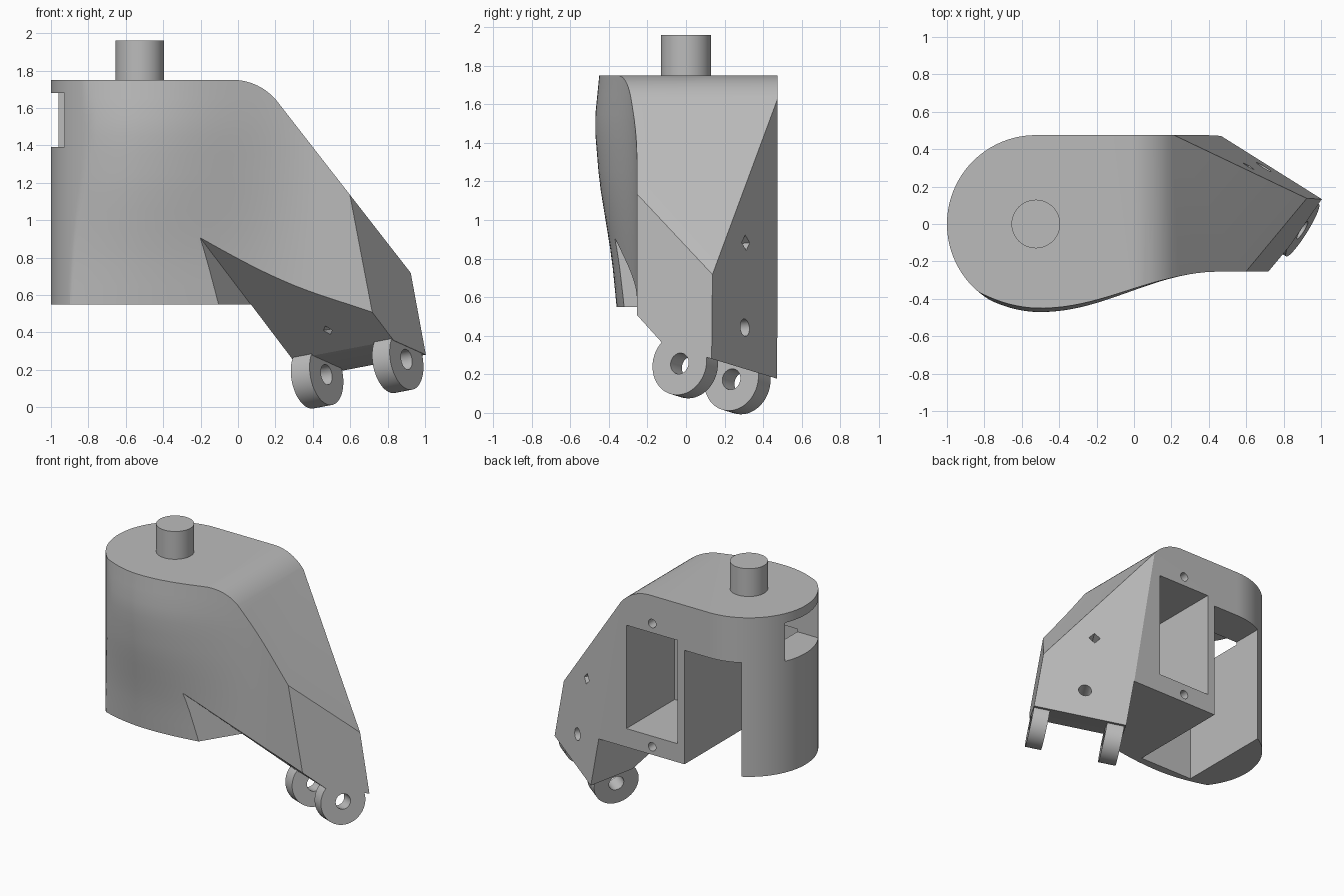
import bpy, bmesh, math
from mathutils import Vector, Matrix

cube = bpy.data.objects.get("Cube")
if cube:
    bpy.data.objects.remove(cube)

# One plain grey for the whole casting
grey = bpy.data.materials.new("plain_grey")
grey.use_nodes = True
grey.diffuse_color = (0.5, 0.5, 0.5, 1)
grey.node_tree.nodes["Principled BSDF"].inputs["Base Color"].default_value = (0.5, 0.5, 0.5, 1)

# Tilted bracket frame: hinge axis, outward face normal, bracket up
OUT = Vector((0.517, 0.851, 0.087)).normalized()
AXIS = Vector((0.84, -0.52, 0.16))
AXIS = (AXIS - AXIS.dot(OUT) * OUT).normalized()
UP = AXIS.cross(OUT)
END_NEAR, END_FAR, FACE = 0.17, 0.815, 0.657


def tilted(a, n, u):
    return AXIS * a + OUT * n + UP * u


def make(name, bm):
    bmesh.ops.recalc_face_normals(bm, faces=bm.faces)
    mesh = bpy.data.meshes.new(name)
    bm.to_mesh(mesh)
    bm.free()
    mesh.materials.append(grey)
    ob = bpy.data.objects.new(name, mesh)
    bpy.context.collection.objects.link(ob)
    return ob


def trim(bm, co, no):
    """Cut away everything beyond a plane and cap the cut."""
    bmesh.ops.bisect_plane(bm, geom=bm.verts[:] + bm.edges[:] + bm.faces[:],
                           plane_co=co, plane_no=no, clear_outer=True)
    rim = [e for e in bm.edges if e.is_boundary]
    if rim:
        bmesh.ops.edgeloop_fill(bm, edges=rim)


def box_mesh(lo, hi):
    bm = bmesh.new()
    bmesh.ops.create_cube(bm, size=1)
    lo, hi = Vector(lo), Vector(hi)
    bmesh.ops.scale(bm, vec=hi - lo, verts=bm.verts)
    bmesh.ops.translate(bm, vec=(lo + hi) / 2, verts=bm.verts)
    return bm


def rod(name, start, end, radius, sides=48):
    bm = bmesh.new()
    start, end = Vector(start), Vector(end)
    turn = (end - start).to_track_quat("Z", "Y").to_matrix().to_4x4()
    bmesh.ops.create_cone(bm, cap_ends=True, segments=sides, radius1=radius, radius2=radius,
                          depth=(end - start).length,
                          matrix=Matrix.Translation((start + end) / 2) @ turn)
    return make(name, bm)


def carve(target, cutter):
    """Subtract a cutter for good and discard it."""
    cutter.hide_render = True
    mod = target.modifiers.new("cut", "BOOLEAN")
    mod.operation, mod.solver, mod.object = "DIFFERENCE", "EXACT", cutter
    bpy.context.view_layer.update()
    graph = bpy.context.evaluated_depsgraph_get()
    result = bpy.data.meshes.new_from_object(target.evaluated_get(graph))
    target.modifiers.clear()
    target.data = result
    bpy.data.objects.remove(cutter)


def smooth(ob):
    bpy.ops.object.select_all(action="DESELECT")
    ob.select_set(True)
    bpy.context.view_layer.objects.active = ob
    bpy.ops.object.shade_smooth_by_angle(angle=math.radians(25))


# Housing outline: round end, straight back, swelling front
CX, R = -0.525, 0.475
BULGE = [(0, 0.105), (0.55, 0.105), (0.8, 0.13), (1.2, 0.195), (1.5, 0.22), (1.75, 0.195)]


def bulge(z):
    for (z0, b0), (z1, b1) in zip(BULGE, BULGE[1:]):
        if z <= z1:
            t = (z - z0) / (z1 - z0)
            return b0 + (b1 - b0) * t
    return BULGE[-1][1]


def front_y(x, z):
    if x < -0.5:
        swell = 1 - 0.65 * ((x + 0.5) / 0.4) ** 2
    else:
        t = min((x + 0.5) / 0.95, 1)
        swell = 0.5 + 0.5 * math.cos(math.pi * t)
    return -0.255 - bulge(z) * swell


def outline(z):
    pts = [(1.2, R)]
    for i in range(41):
        ang = math.pi / 2 + math.pi / 2 * i / 40
        pts.append((CX + R * math.cos(ang), R * math.sin(ang)))
    for i in range(1, 41):
        x = CX - R * math.cos(math.pi / 2 * i / 40)
        y = -math.sqrt(max(R * R - (x - CX) ** 2, 0))
        pts.append((x, max(y, front_y(x, z))))
    for i in range(1, 37):
        x = CX + (1.2 - CX) * i / 36
        pts.append((x, front_y(x, z)))
    return [(x, y, z) for x, y in pts]


bm = bmesh.new()
levels = [0, 0.55] + [0.55 + 0.1 * i for i in range(1, 12)] + [1.75]
rings = [[bm.verts.new(p) for p in outline(z)] for z in levels]
for low, high in zip(rings, rings[1:]):
    for i in range(len(low)):
        j = (i + 1) % len(low)
        bm.faces.new((low[i], low[j], high[j], high[i]))
bm.faces.new(rings[0])
bm.faces.new(rings[-1])

# Rounded shoulder running into the long slope
for i in range(1, 10):
    ang = math.radians(52.1) * i / 9
    no = Vector((math.sin(ang), 0, math.cos(ang)))
    trim(bm, Vector((-0.03, 0, 1.443)) + no * 0.307, no)
# Flat outer mounting face and nose
trim(bm, OUT * FACE, OUT)
trim(bm, AXIS * END_FAR, AXIS)
housing = make("leg_housing", bm)

# Slanted underside of the bracket
bm = bmesh.new()
section = [(0.9, 0.01), (FACE, 0.095), (0.36, 0.2), (-0.8, 1.4), (-0.8, -1), (0.9, -1)]
ends = [[bm.verts.new(tilted(a, n, u)) for n, u in section] for a in (END_NEAR - 0.001, 1.3)]
for ring in ends:
    bm.faces.new(ring)
for i in range(len(section)):
    j = (i + 1) % len(section)
    bm.faces.new((ends[0][i], ends[0][j], ends[1][j], ends[1][i]))
carve(housing, make("bracket_underside_cutter", bm))

# Level bottom of the round column
bm = box_mesh((-1.5, -1.2, -0.6), (1.5, 1.2, 0.55))
trim(bm, AXIS * END_NEAR, AXIS)
carve(housing, make("column_bottom_cutter", bm))

# Rear gap, side slot and rear pocket
for name, lo, hi in [("rear_gap", (-0.755, -0.3, 0.4), (-0.32, 0.7, 1.41)),
                     ("side_slot", (-1.2, -0.25, 1.39), (-0.4, 0.19, 1.68)),
                     ("rear_pocket", (-0.26, -0.1, 0.69), (0.165, 0.7, 1.47))]:
    carve(housing, make(name + "_cutter", box_mesh(lo, hi)))

# Screw holes
for z in (1.54, 0.61):
    carve(housing, rod("screw_cutter", (-0.05, 0.3, z), (-0.05, 0.6, z), 0.032, 24))
for u, radius, sides in ((0.312, 0.045, 24), (0.76, 0.04, 4)):
    carve(housing, rod("face_hole_cutter", tilted(0.49, 0.45, u), tilted(0.49, 0.8, u), radius, sides))
carve(housing, rod("under_hole_cutter", tilted(0.49, 0.1, 0.317), tilted(0.49, 0.38, 0.317), 0.025, 4))
smooth(housing)

# Turning shaft on top
smooth(rod("top_shaft", (CX, 0, 1.7), (CX, 0, 1.96), 0.13))

# Pair of hinge knuckles with pin holes
for name, a0, a1 in (("inner_knuckle", 0.18, 0.3), ("outer_knuckle", 0.7, 0.812)):
    knuckle = rod(name, tilted(a0, 0.46, 0.088), tilted(a1, 0.46, 0.088), 0.165)
    carve(knuckle, rod("pin_cutter", tilted(a0 - 0.1, 0.46, 0.088), tilted(a1 + 0.1, 0.46, 0.088), 0.055, 32))
    smooth(knuckle)
